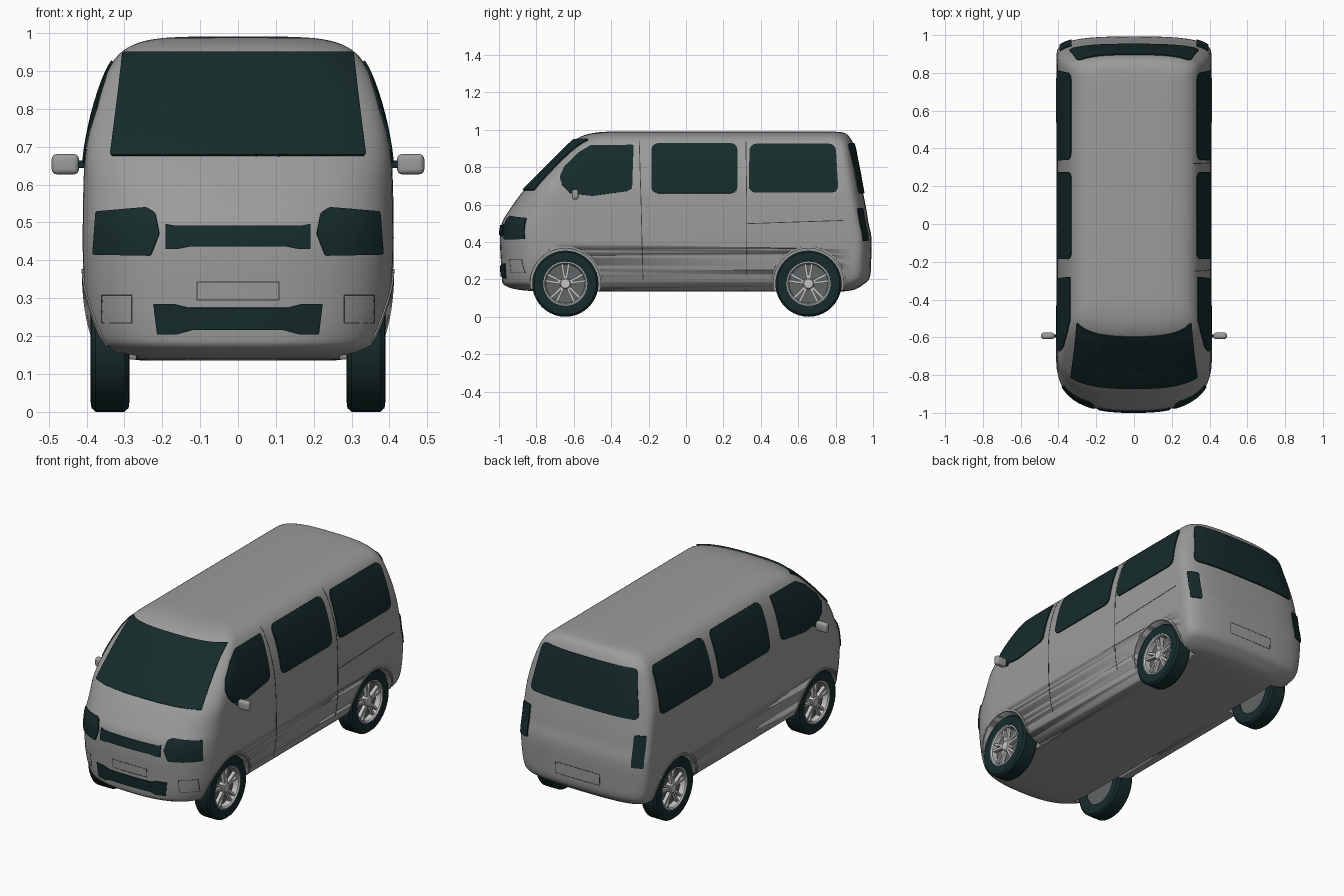
import bpy, bmesh, math
from mathutils import Vector, Matrix
from mathutils.bvhtree import BVHTree

cube = bpy.data.objects.get("Cube")
if cube:
    bpy.data.objects.remove(cube)


def material(name, colour):
    mat = bpy.data.materials.new(name)
    mat.use_nodes = True
    mat.diffuse_color = (*colour, 1)
    mat.node_tree.nodes["Principled BSDF"].inputs["Base Color"].default_value = (*colour, 1)
    return mat


PAINT = material("grey paint", (.33, .33, .33))
DARK = material("dark glass and rubber", (.008, .024, .024))
ALLOY = material("light alloy", (.55, .55, .55))
RECESS = material("wheel recess grey", (.12, .13, .13))
SEAM = material("seam charcoal", (.04, .04, .04))


def finish(bm, name, mat, angle=35):
    """Turn a bmesh into a smooth-shaded object with one material."""
    bmesh.ops.recalc_face_normals(bm, faces=bm.faces)
    mesh = bpy.data.meshes.new(name)
    bm.to_mesh(mesh)
    bm.free()
    mesh.materials.append(mat)
    ob = bpy.data.objects.new(name, mesh)
    bpy.context.collection.objects.link(ob)
    bpy.ops.object.select_all(action='DESELECT')
    ob.select_set(True)
    bpy.context.view_layer.objects.active = ob
    bpy.ops.object.shade_smooth_by_angle(angle=math.radians(angle))
    return ob


def bridge(bm, rings, closed=False):
    pairs = list(zip(rings, rings[1:])) + ([(rings[-1], rings[0])] if closed else [])
    for a, b in pairs:
        for i in range(len(a)):
            j = (i + 1) % len(a)
            bm.faces.new((a[i], a[j], b[j], b[i]))


# Body levels: height, half width, front y, rear y, depth of the front curve
LEVELS = [Vector(r) for r in (
    (.135, .25, -.78, .84, .25), (.145, .32, -.9, .9, .28), (.17, .365, -.972, .945, .28),
    (.21, .388, -.985, .983, .28), (.3, .405, -.99, .99, .28), (.42, .41, -.995, .992, .28),
    (.5, .41, -.985, .976, .28), (.57, .409, -.945, .965, .26), (.675, .404, -.868, .945, .19),
    (.77, .387, -.775, .928, .15), (.85, .364, -.695, .912, .13), (.91, .339, -.635, .9, .13),
    (.95, .308, -.588, .882, .13), (.975, .262, -.53, .86, .12), (.987, .2, -.46, .83, .1),
    (.991, .12, -.38, .76, .08))]
STEPS, HALF = 4, 28


def smooth_levels():
    last = len(LEVELS) - 1
    for i in range(last):
        a, b, c, d = (LEVELS[min(max(k, 0), last)] for k in range(i - 1, i + 3))
        for s in range(STEPS):
            t = s / STEPS
            yield (b * 2 + (c - a) * t + (a * 2 - b * 5 + c * 4 - d) * t ** 2
                   + (b * 3 - a - c * 3 + d) * t ** 3) / 2
    yield LEVELS[last]


def outline(level):
    z, w, front, rear, depth = level
    for end, d, n, sign in ((front, depth, 2.6, 1), (rear, -.1, 3, -1)):
        for i in range(HALF + 1):
            c, s = math.cos(math.pi * i / HALF), abs(math.sin(math.pi * i / HALF))
            x = math.copysign(abs(c) ** (2 / n), c) * w * sign
            yield Vector((x, end + d * (1 - s ** (2 / n)), z))


bm = bmesh.new()
rings = [[bm.verts.new(p) for p in outline(level)] for level in smooth_levels()]
bridge(bm, rings)
bm.faces.new(rings[0])
bm.faces.new(rings[-1])
bmesh.ops.recalc_face_normals(bm, faces=bm.faces)
surface = BVHTree.FromBMesh(bm)
body = finish(bm, "body_shell", PAINT)

# Wheel wells cut out of the body
AXLES = {"front": -.645, "rear": .655}
HUB_Z, TYRE_R = .177, .177
for y in AXLES.values():
    for side in (-1, 1):
        bm = bmesh.new()
        bmesh.ops.create_cone(bm, cap_ends=True, segments=48, radius1=.188, radius2=.188, depth=.24,
                              matrix=Matrix.Translation((side * .39, y, HUB_Z))
                              @ Matrix.Rotation(math.pi / 2, 4, 'Y'))
        cutter = finish(bm, "well_cutter", PAINT)
        cutter.hide_render = True
        bpy.context.view_layer.objects.active = body
        mod = body.modifiers.new("well", 'BOOLEAN')
        mod.operation, mod.object, mod.solver = 'DIFFERENCE', cutter, 'EXACT'
        bpy.ops.object.modifier_move_to_index(modifier=mod.name, index=0)
        bpy.ops.object.modifier_apply(modifier=mod.name)
        bpy.data.objects.remove(cutter)

# Directions from which flat outlines are laid onto the body
VIEWS = {
    "front": (lambda u, v: Vector((u, -2, v)), Vector((0, 1, 0))),
    "rear": (lambda u, v: Vector((u, 2, v)), Vector((0, -1, 0))),
    "left": (lambda u, v: Vector((2, u, v)), Vector((-1, 0, 0))),
    "right": (lambda u, v: Vector((-2, u, v)), Vector((1, 0, 0))),
}


def panel(name, view, polygons, mat, raise_by=.006, corner=0, cell=.03):
    """Lay thin raised plates, given as outlines, onto the body surface."""
    place, ray = VIEWS[view]
    bm = bmesh.new()
    for poly in polygons:
        bm.faces.new([bm.verts.new((u, v, 0)) for u, v in poly])
    if corner:
        bmesh.ops.bevel(bm, geom=bm.verts[:], offset=corner, segments=4, affect='VERTICES', profile=.5)
    bmesh.ops.remove_doubles(bm, verts=bm.verts, dist=.00001)
    for axis in (0, 1):
        low, high = (f(v.co[axis] for v in bm.verts) for f in (min, max))
        normal = Vector((1 - axis, axis, 0))
        for i in range(1, math.ceil((high - low) / cell)):
            bmesh.ops.bisect_plane(bm, geom=bm.verts[:] + bm.edges[:] + bm.faces[:],
                                   plane_co=normal * (low + i * cell), plane_no=normal)
    normals = {}
    for v in bm.verts:
        start = place(v.co.x, v.co.y)
        hit, normal, *_ = surface.ray_cast(start, ray)
        if hit is None:
            hit, normal, *_ = surface.find_nearest(start + ray * 1.1)
        v.co, normals[v] = hit + normal * raise_by, normal
    # Skirt closing the plate down to the body
    rim = [e for e in bm.edges if e.is_boundary]
    base = {v: bm.verts.new(v.co - normals[v] * (raise_by + .002)) for e in rim for v in e.verts}
    for e in rim:
        a, b = e.verts
        bm.faces.new((a, b, base[b], base[a]))
    return finish(bm, name, mat)


def strip(points, width=.004):
    """Thin rectangles following a polyline."""
    polys = []
    for a, b in zip(points, points[1:]):
        a, b = Vector(a), Vector(b)
        n = (b - a).orthogonal().normalized() * width / 2
        polys.append([a + n, b + n, b - n, a - n])
    return polys


def box(u0, u1, v0, v1):
    return [(u0, v0), (u1, v0), (u1, v1), (u0, v1)]


def loop(*bounds):
    pts = box(*bounds)
    return strip(pts + pts[:1], .003)


def flip(points):
    return [(-u, v) for u, v in points]


# Windscreen and rear window
panel("windscreen", "front", [[(-.335, .675), (.335, .675), (.302, .945), (-.302, .945)]], DARK, .008, .006)
panel("rear_window", "rear", [[(-.345, .66), (.345, .66), (.3, .925), (-.3, .925)]], DARK, .007, .03)

# Side windows and wheel arch lips
cab = [(-.675, .745), (-.65, .8), (-.575, .875), (-.51, .915), (-.28, .917),
       (-.288, .69), (-.31, .672), (-.5, .646), (-.62, .66), (-.66, .7)]
for side in ("left", "right"):
    panel(side + "_cab_window", side, [cab], DARK, .006, .008)
    panel(side + "_middle_window", side, [box(-.185, .275, .66, .925)], DARK, .006, .035)
    panel(side + "_rear_window", side, [[(.335, .665), (.815, .665), (.8, .922), (.34, .922)]], DARK, .006, .035)
    for axle, y in AXLES.items():
        arc = [(math.cos(a), math.sin(a)) for a in (math.pi * i / 24 for i in range(25))]
        lip = [[(y + r * c, HUB_Z + r * s) for (c, s), r in
                ((p, .189), (q, .189), (q, .2), (p, .2))] for p, q in zip(arc, arc[1:])]
        panel(f"{side}_{axle}_arch_lip", side, lip, PAINT, .004)

# Lamps on both sides
lamp = [(.207, .47), (.218, .525), (.24, .538), (.372, .528), (.38, .415), (.23, .412)]
tail = box(.33, .39, .405, .58)
for side, turn in (("left", list), ("right", flip)):
    panel(side + "_headlight", "front", [turn(lamp)], DARK, .006, .006)
    panel(side + "_tail_light", "rear", [turn(tail)], DARK, .007, .008)
    x0, x1 = (.28, .36) if side == "left" else (-.36, -.28)
    panel(side + "_fog_lamp_outline", "front", loop(x0, x1, .235, .308), SEAM, .001)

# Grilles and number plate outlines
half = [(.13, .436), (.16, .43), (.19, .43), (.19, .495), (.165, .49)]
panel("upper_grille", "front", [half + flip(half)[::-1]], DARK)
half = [(.12, .216), (.16, .205), (.212, .205), (.222, .285), (.17, .285), (.13, .275)]
panel("lower_grille", "front", [half + flip(half)[::-1]], DARK)
panel("front_plate_outline", "front", loop(-.108, .108, .295, .343), SEAM, .001)
panel("rear_plate_outline", "rear", loop(-.14, .14, .255, .32), SEAM, .001)

# Door seams on the left side only
panel("cab_door_seam", "left", strip([(-.23, .2), (-.24, .6), (-.25, .94)]), SEAM, .001)
panel("sliding_door_seam", "left", strip([(.325, .22), (.325, .6), (.32, .94)]), SEAM, .001)
panel("slider_rail", "left", strip([(.33, .498), (.84, .515)]), SEAM, .001)


def lathe(name, profile, mat, side, y, closed=False, segments=40):
    bm = bmesh.new()
    angles = [2 * math.pi * i / segments for i in range(segments)]
    bridge(bm, [[bm.verts.new((side * x, y + r * math.cos(a), HUB_Z + r * math.sin(a))) for a in angles]
                for x, r in profile], closed)
    bmesh.ops.remove_doubles(bm, verts=bm.verts, dist=.0001)
    return finish(bm, name, mat)


# Wheels: tyre, rim, recess, paired spokes and hub
for axle, y in AXLES.items():
    for side, label in ((1, "left"), (-1, "right")):
        name = f"{axle}_{label}_"
        lathe(name + "tyre", [(.295, .11), (.286, .145), (.289, .167), (.3, TYRE_R), (.376, TYRE_R),
                              (.387, .167), (.39, .145), (.386, .116), (.35, .112)], DARK, side, y, True)
        lathe(name + "rim", [(.34, .103), (.38, .106), (.387, .112), (.386, .119), (.34, .119)], ALLOY, side, y, True)
        lathe(name + "recess", [(.3, 0), (.3, .112), (.35, .112), (.345, 0)], RECESS, side, y)
        lathe(name + "hub", [(.34, .03), (.374, .03), (.38, .024), (.38, 0)], ALLOY, side, y)
        bm = bmesh.new()
        for k in range(5):
            for lean in (-.17, .17):
                turn = Matrix.Rotation(math.tau * k / 5 + lean, 4, 'X')
                bmesh.ops.create_cube(bm, size=1, matrix=Matrix.Translation((side * .365, y, HUB_Z)) @ turn
                                      @ Matrix.Translation((0, 0, .062)) @ Matrix.Diagonal((.02, .013, .09, 1)))
        finish(bm, name + "spokes", ALLOY)

# Door mirrors on short dark stems
for side, label in ((1, "left"), (-1, "right")):
    for part, mat, x, size, round_by in (("mirror", PAINT, .456, (.072, .034, .054), .014),
                                         ("mirror_stem", DARK, .41, (.05, .016, .02), .003)):
        bm = bmesh.new()
        bmesh.ops.create_cube(bm, size=1, matrix=Matrix.Translation((side * x, -.592, .654))
                              @ Matrix.Diagonal((*size, 1)))
        bmesh.ops.bevel(bm, geom=bm.edges[:], offset=round_by, segments=4, affect='EDGES', profile=.5)
        finish(bm, f"{label}_{part}", mat, 50)
